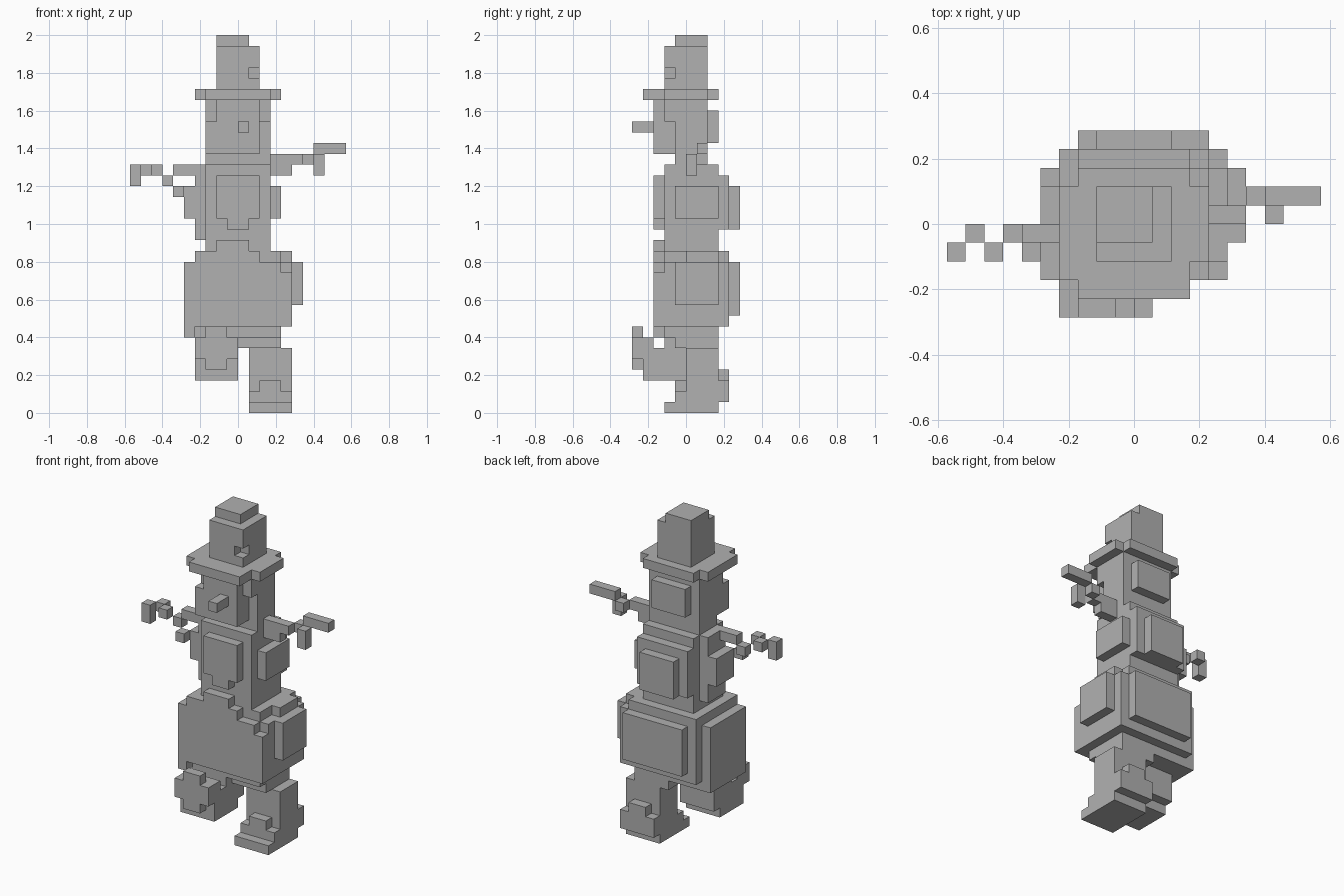
import bpy
import bmesh
from itertools import product

# Size of one block and the single flat colour
BLOCK = 2 / 35
GREY = (0.44, 0.44, 0.44, 1.0)

cube = bpy.data.objects.get("Cube")
if cube:
    bpy.data.objects.remove(cube, do_unlink=True)

material = bpy.data.materials.new("plain_grey")
material.use_nodes = True
material.diffuse_color = GREY
material.node_tree.nodes["Principled BSDF"].inputs["Base Color"].default_value = GREY


def box(x, y, z):
    """Set of block cells filling a box, given as ranges in block units."""
    return set(product(range(*x), range(*y), range(*z)))


parts = {}

# Hat: crown with a chipped corner, offset cap and stepped brim
crown = box(x=(-2, 2), y=(-2, 2), z=(30, 34))
crown -= box(x=(1, 2), y=(-2, -1), z=(31, 32))
crown |= box(x=(-2, 1), y=(-1, 2), z=(34, 35))
parts["hat_crown"] = crown

brim = box(x=(-3, 3), y=(-4, 3), z=(29, 30))
brim |= box(x=(-4, -3), y=(-3, 2), z=(29, 30))
brim |= box(x=(3, 4), y=(-2, 2), z=(29, 30))
parts["hat_brim"] = brim

# Head: core, face, back plate and neck
head = box(x=(-3, 3), y=(-2, 2), z=(24, 29))
head |= box(x=(-2, 2), y=(-3, -2), z=(24, 29))
head |= box(x=(-3, -2), y=(-3, -2), z=(24, 27))
head |= box(x=(-2, 2), y=(2, 3), z=(25, 28))
head -= box(x=(2, 3), y=(-2, -1), z=(24, 27))
parts["head"] = head
parts["nose"] = box(x=(0, 1), y=(-5, -3), z=(26, 27))
parts["neck"] = box(x=(-3, 3), y=(-1, 2), z=(23, 24))

# Chest: core with a plate on each side
chest = box(x=(-3, 3), y=(-2, 3), z=(16, 23))
chest |= box(x=(-4, -3), y=(-1, 2), z=(16, 23))
chest |= box(x=(-2, 2), y=(-3, -2), z=(18, 22))
chest |= box(x=(-1, 1), y=(-3, -2), z=(17, 18))
chest |= box(x=(-3, 3), y=(3, 4), z=(17, 22))
chest |= box(x=(-2, 2), y=(4, 5), z=(17, 21))
chest |= box(x=(3, 4), y=(-1, 3), z=(18, 21))
chest |= box(x=(-5, -4), y=(-1, 2), z=(18, 21))
parts["chest"] = chest

waist = box(x=(-3, 3), y=(-2, 3), z=(15, 16))
waist |= box(x=(-2, 1), y=(-3, -2), z=(15, 16))
parts["waist"] = waist

# Right arm: broken twig of single blocks
right_arm = box(x=(-6, -4), y=(-1, 0), z=(22, 23))
right_arm |= box(x=(-6, -5), y=(-2, -1), z=(20, 21))
right_arm |= box(x=(-7, -6), y=(-1, 0), z=(21, 22))
right_arm |= box(x=(-8, -7), y=(-2, -1), z=(22, 23))
right_arm |= box(x=(-9, -8), y=(-1, 0), z=(22, 23))
right_arm |= box(x=(-10, -9), y=(-2, -1), z=(21, 23))
parts["right_arm"] = right_arm

# Left arm: rising twig with a small side finger
left_arm = box(x=(3, 5), y=(0, 1), z=(22, 23))
left_arm |= box(x=(3, 6), y=(0, 1), z=(23, 24))
left_arm |= box(x=(6, 7), y=(1, 2), z=(23, 24))
left_arm |= box(x=(7, 10), y=(1, 2), z=(24, 25))
left_arm |= box(x=(7, 8), y=(0, 1), z=(22, 24))
parts["left_arm"] = left_arm

# Belly: large core, stepped back and side plates, chipped front corner
belly = box(x=(-4, 5), y=(-3, 3), z=(8, 14))
belly |= box(x=(-5, -4), y=(-3, 3), z=(7, 14))
belly |= box(x=(-4, 5), y=(3, 4), z=(8, 14))
belly |= box(x=(-3, 4), y=(4, 5), z=(9, 14))
belly |= box(x=(5, 6), y=(-1, 3), z=(10, 14))
belly |= box(x=(-4, 4), y=(-2, 4), z=(14, 15))
belly |= box(x=(-4, 2), y=(-3, -2), z=(14, 15))
belly |= box(x=(4, 5), y=(0, 3), z=(14, 15))
belly -= box(x=(4, 5), y=(-3, -2), z=(13, 14))
parts["belly"] = belly

hips = box(x=(-4, 4), y=(-2, 3), z=(7, 8))
hips |= box(x=(0, 4), y=(-1, 3), z=(6, 7))
parts["hips"] = hips

# Right leg: lifted forward, with the foot pointing up
right_leg = box(x=(-4, 0), y=(-2, 1), z=(4, 7))
right_leg |= box(x=(-4, 0), y=(-4, 0), z=(3, 6))
right_leg |= box(x=(-4, 0), y=(-4, -3), z=(6, 7))
right_leg |= box(x=(-4, 0), y=(-5, -4), z=(5, 7))
right_leg |= box(x=(-3, -1), y=(-5, -4), z=(4, 8))
parts["right_leg"] = right_leg

# Left leg: standing, with sole, toe and heel
left_leg = box(x=(1, 5), y=(0, 3), z=(1, 6))
left_leg |= box(x=(1, 4), y=(0, 3), z=(6, 7))
left_leg |= box(x=(1, 5), y=(-2, 3), z=(0, 1))
left_leg |= box(x=(1, 5), y=(-1, 0), z=(1, 2))
left_leg |= box(x=(2, 4), y=(-1, 0), z=(2, 3))
left_leg |= box(x=(1, 5), y=(3, 4), z=(1, 3))
left_leg |= box(x=(2, 4), y=(3, 4), z=(3, 4))
parts["left_leg"] = left_leg

solid = set().union(*parts.values())


def build(name, cells):
    """Make one part from the exposed sides of its cells, merged when flat."""
    bm = bmesh.new()
    corners = {}

    def vertex(point):
        if point not in corners:
            corners[point] = bm.verts.new([c * BLOCK for c in point])
        return corners[point]

    for cell in sorted(cells):
        for axis, side in product(range(3), (0, 1)):
            neighbour = list(cell)
            neighbour[axis] += 1 if side else -1
            if tuple(neighbour) in solid:
                continue
            loop = []
            for u, v in ((0, 0), (1, 0), (1, 1), (0, 1)):
                point = list(cell)
                point[axis] += side
                point[(axis + 1) % 3] += u
                point[(axis + 2) % 3] += v
                loop.append(vertex(tuple(point)))
            bm.faces.new(loop if side else loop[::-1])
    bmesh.ops.dissolve_limit(bm, angle_limit=0.01, verts=bm.verts[:], edges=bm.edges[:])
    mesh = bpy.data.meshes.new(name)
    bm.to_mesh(mesh)
    bm.free()
    mesh.materials.append(material)
    bpy.context.collection.objects.link(bpy.data.objects.new(name, mesh))


claimed = set()
for part_name, part_cells in parts.items():
    build(part_name, part_cells - claimed)
    claimed |= part_cells
